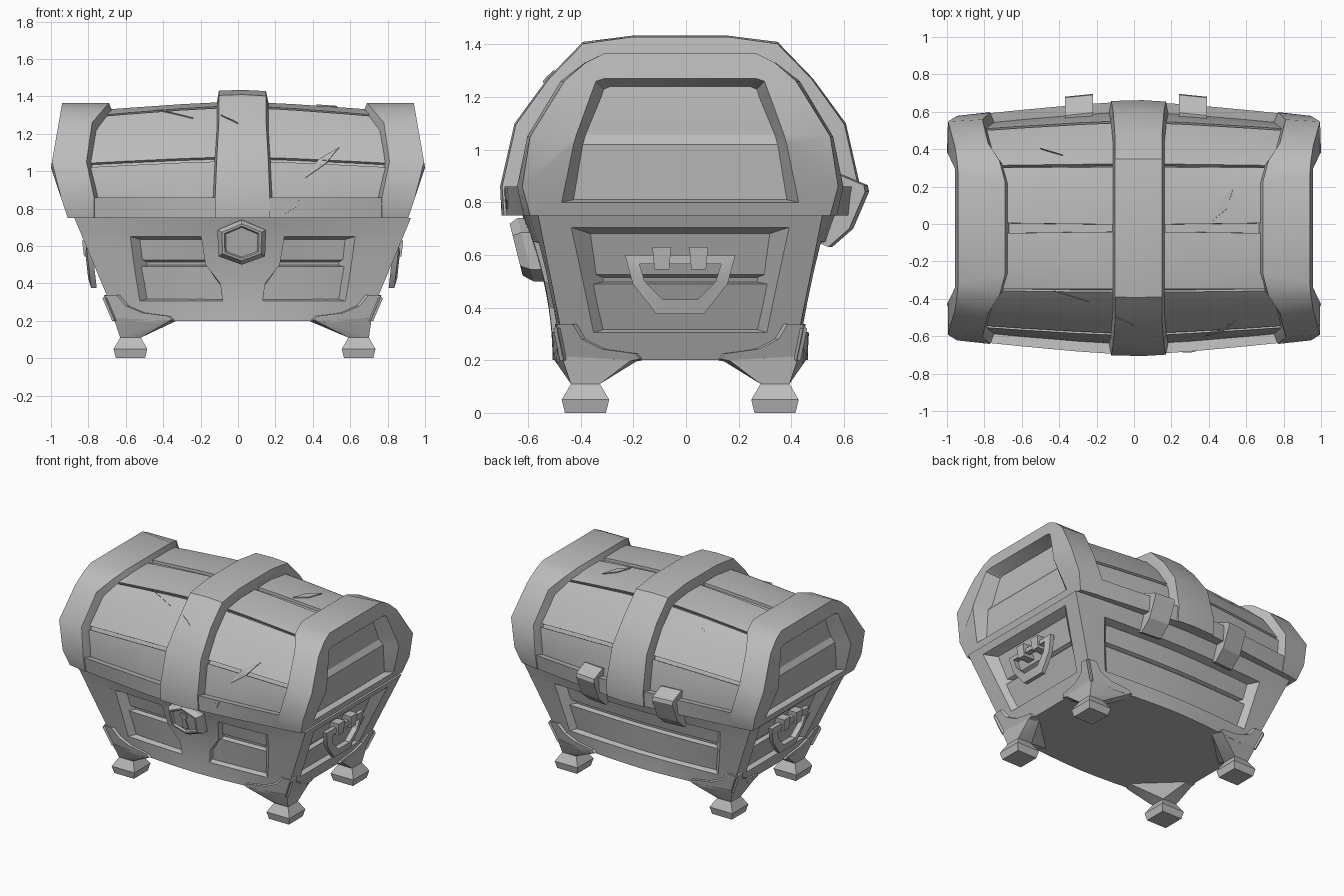
import bpy, bmesh, math
from mathutils import Vector

if "Cube" in bpy.data.objects:
    bpy.data.objects.remove(bpy.data.objects["Cube"])

grey = bpy.data.materials.new("plain grey")
grey.use_nodes = True
grey.diffuse_color = (0.5, 0.5, 0.5, 1)
grey.node_tree.nodes["Principled BSDF"].inputs["Base Color"].default_value = (0.5, 0.5, 0.5, 1)
parts = []


def finish(name, bm):
    bmesh.ops.recalc_face_normals(bm, faces=bm.faces)
    mesh = bpy.data.meshes.new(name)
    bm.to_mesh(mesh)
    bm.free()
    mesh.materials.append(grey)
    ob = bpy.data.objects.new(name, mesh)
    bpy.context.collection.objects.link(ob)
    parts.append(ob)


def loft(name, rings, strips=False, closed=False):
    """Skin closed rings; cap with one face or with strips across the ring."""
    bm = bmesh.new()
    vs = [[bm.verts.new(p) for p in r] for r in rings]
    n = len(vs[0])
    for a, b in zip(vs, vs[1:] + (vs[:1] if closed else [])):
        for i in range(n):
            j = (i + 1) % n
            bm.faces.new((a[i], a[j], b[j], b[i]))
    for cap in ([] if closed else [vs[0], vs[-1]]):
        if strips:
            for i in range(n // 2 - 1):
                bm.faces.new((cap[i], cap[i + 1], cap[n - 2 - i], cap[n - 1 - i]))
        else:
            bm.faces.new(cap)
    finish(name, bm)


def mix(a, b, t):
    return a + (b - a) * t


# ---- Lid: half profiles (y, z) at the middle and at the ends
OY = -0.022
MID = [(.68, .75), (.685, .86), (.63, 1.10), (.505, 1.27), (.37, 1.41), (.17, 1.435)]
END = [(.57, .75), (.60, .86), (.57, 1.05), (.44, 1.26), (.36, 1.33), (.29, 1.365)]
PANEL = [(.45, .80), (.405, 1.02), (.395, 1.055), (.335, 1.22), (.32, 1.26), (.29, 1.27)]
SUNK = [(.405, .81), (.37, 1.02), (.36, 1.055), (.30, 1.20), (.29, 1.23), (.265, 1.24)]
SUNK_X = [.885, .90, .875, .87, .865, .865]


def lid_half(x, k=0):
    t = min(1, abs(x) / .95) ** 1.25
    return [(mix(a[0], b[0], t) * (1 - k), .75 + (mix(a[1], b[1], t) - .75) * (1 - k))
            for a, b in zip(MID, END)]


def loop(half, xs):
    front = [Vector((x, OY - y, z)) for (y, z), x in zip(half, xs)]
    back = [Vector((x, OY + y, z)) for (y, z), x in zip(half, xs)]
    return front + back[::-1]


def lid_at(x, s, k):
    pts = loop(lid_half(x, k), [x] * 6)
    i = min(int(s), 10)
    return pts[i].lerp(pts[i + 1], s - i)


SPAN = [-.84, -.6, -.3, 0, .3, .6, .84]
loft("lid_core", [loop(lid_half(x, .12), [x] * 6) for x in SPAN], True)


def lid_strip(name, stops, k):
    loft(name, [[lid_at(x, s, k) for s in stops] + [lid_at(x, s, .14) for s in stops[::-1]]
                for x in SPAN])


for n, (a, b) in enumerate([(0, 2), (2, 4), (4, 5.5), (5.5, 7), (7, 9), (9, 11)]):
    inner = [i for i in range(12) if a + .1 < i < b - .1]
    lid_strip(f"lid_plank_{n + 1}", [a + .06] + inner + [b - .06], .09)
lid_strip("lid_front_rim", [0, 1], .008)
lid_strip("lid_back_rim", [10, 11], .008)

# Middle strap over the lid
WIDE = [.02, .02, .01, 0, 0, 0]
loft("lid_strap", [loop(lid_half(x, k), [x + math.copysign(w, x) for w in WIDE])
                   for x, k in [(-.115, .11), (-.102, 0), (.025, 0), (.15, 0), (.165, .11)]], True)


# End bands with a recessed two-board panel
def end_x(z):
    return mix(.91, 1, (z - .75) / .27) if z < 1.02 else mix(1, .94, (z - 1.02) / .345)


IN_X = [.77, .77, .81, .78, .72, .69]
for name, s in (("left", 1), ("right", -1)):
    inner = [(lid_half(x)[i][0], END[i][1]) for i, x in enumerate(IN_X)]
    low = [(y * .88, .75 + (z - .75) * .88) for y, z in inner]
    loft(f"lid_{name}_end", [
        loop(low, [s * (x - .03) for x in IN_X]),
        loop(inner, [s * x for x in IN_X]),
        loop(END, [s * end_x(z) for y, z in END]),
        loop(PANEL, [s * end_x(z) for y, z in PANEL]),
        loop(SUNK, [s * x for x in SUNK_X])], True)

# ---- Base: flared, bowed box
OX = .025


def width(z):
    return mix(.67, .90, (z - .2) / .55)


def corner_y(z):
    return mix(.43, .54, (z - .2) / .55)


def long_wall(s):
    def f(u, z, d):
        mid = .485 + .115 * max(0, (z - .2) / .55) ** 2
        y = mix(mid, corner_y(z), abs(u) ** 1.6) - d
        return Vector((OX + u * (width(z) - d), OY + s * y, z))
    return f


def end_wall(s):
    return lambda u, z, d: Vector((OX + s * (width(z) - d), OY + u * (corner_y(z) - d), z))


front, back = long_wall(-1), long_wall(1)
US = [i / 5 - 1 for i in range(11)]
loft("base_core", [[front(u, z, d) for u in US] + [back(u, z, d) for u in US[::-1]]
                   for z, d in [(.2, .005), (.25, .04), (.49, .035), (.497, .07),
                                (.515, .07), (.525, .05), (.75, .06)]], True)


def patch(name, f, z0, z1, lo, hi, n=2, e=.02):
    """Framing board on a wall: lo and hi are its (start, end) at z0 and z1."""
    rings = []
    for i in range(n + 1):
        t = i / n
        face, rear = [], []
        for j in range(4):
            v = j / 3
            u = mix(mix(lo[0], lo[1], t), mix(hi[0], hi[1], t), v)
            z = mix(z0, z1, v)
            face.append(f(u, z, 0))
            u2 = max(-1, min(1, u + e * (2 * t - 1)))
            rear.append(f(u2, max(.2, min(.75, z + e * (2 * v - 1))), .07))
        rings.append(face + rear[::-1])
    loft(name, rings)


FULL = (-1, 1)
for name, f, u0, u1 in (("front", front, .77, .70), ("back", back, .82, .76)):
    patch(f"{name}_bottom_rail", f, .2, .305, FULL, FULL, 10)
    patch(f"{name}_top_rail", f, .65, .75, FULL, FULL, 10)
    for s in (-1, 1):
        patch(f"{name}_stile", f, .305, .65, sorted((s * u0, s)), sorted((s * u1, s)), 2, .025)
for z0, z1, a, b in [(.305, .4, .15, .16), (.4, .5, .16, .25), (.5, .65, .25, .26)]:
    patch("front_middle_post", front, z0, z1, (-a, a), (-b, b), 4, .015)
for name, s in (("left", 1), ("right", -1)):
    f = end_wall(s)
    patch(f"{name}_bottom_rail", f, .2, .305, FULL, FULL)
    patch(f"{name}_top_rail", f, .705, .75, FULL, FULL, 2, .03)
    for q in (-1, 1):
        patch(f"{name}_stile", f, .305, .705, sorted((q * .73, q)), sorted((q * .78, q)), 2, .06)

# ---- Feet with claw brackets wrapping the corners
CLAW = [(0, .2), (0, .32), (.02, .335), (.075, .338), (.10, .28), (.17, .243), (.30, .225), (.315, .205), (.24, .19)]
for sx in (-1, 1):
    for sy in (-1, 1):
        def square(z, h):
            cx, cy = OX + .01 + sx * .61, OY + sy * .36
            return [Vector((cx + a * h, cy + b * h, z)) for a, b in ((-1, -1), (1, -1), (1, 1), (-1, 1))]
        loft("foot", [square(0, .078), square(.05, .09), square(.11, .055)])
        wall, side = long_wall(sy), end_wall(sx)
        bm = bmesh.new()
        tips = [wall(sx * .57, .2, -.015), side(sy * .42, .2, -.015),
                wall(sx * .57, .2, .05), side(sy * .42, .2, .05)]
        corner = Vector((OX + sx * .69, OY + sy * .45, .215))
        for p in square(.11, .055) + tips + [corner]:
            bm.verts.new(p)
        bmesh.ops.convex_hull(bm, input=bm.verts)
        finish("foot_bracket", bm)
        for f, q, length in ((wall, sx, .67), (side, sy, .46)):
            loft("foot_claw", [[f(q * (1 + max(0, -d) / length - s / length), z, d) for s, z in CLAW]
                               for d in (.014 - .028, .035)])

# ---- Ring handles on the ends
OUTER = [(-.21, .60), (-.18, .49), (-.09, .375), (.09, .375), (.18, .49), (.21, .60)]
INNER = [(-.155, .565), (-.135, .5), (-.065, .43), (.065, .43), (.135, .5), (.155, .565)]
for name, s in (("left", 1), ("right", -1)):
    def hang(pts, d):
        return [Vector((OX + s * (mix(.80, .825, (z - .37) / .23) + d), OY + y, z)) for y, z in pts]
    rings = [hang(OUTER, -.02), hang(OUTER, .01), hang(INNER, .02), hang(INNER, -.02)]
    loft(f"{name}_handle", rings, closed=True)
    for y in (-.07, .07):
        clip = [(y - .028, .545), (y + .028, .545), (y + .036, .63), (y - .036, .63)]
        loft(f"{name}_handle_clip", [hang(clip, -.08), hang(clip, .03)])

# ---- Six-sided lock with a keyhole
HEX = [(0, .12), (.13, .065), (.125, -.075), (0, -.12), (-.125, -.075), (-.13, .065)]


def lock_ring(scale, y):
    return [Vector((.02 + x * scale, y - .25 * (z * scale), .62 + z * scale)) for x, z in HEX]


loft("lock", [lock_ring(1, -.5), lock_ring(1, -.61), lock_ring(.82, -.645),
              lock_ring(.72, -.645), lock_ring(.66, -.63)])
KEY = [(-.012, .01), (-.03, .03), (-.02, .055), (.02, .055), (.03, .03), (.012, .01), (.025, -.06), (-.025, -.06)]
loft("keyhole", [[Vector((.02 + x, y - .25 * z, .62 + z)) for x, z in KEY] for y in (-.63, -.638)])

# ---- Back hinges, turned slightly to follow the bow
HINGE = [(.61, .905), (.705, .865), (.71, .84), (.65, .70), (.57, .63), (.50, .66), (.52, .88)]
for x in (-.295, .315):
    loft("hinge", [[Vector((x + w, OY + y - .1 * w * math.copysign(1, x), z)) for y, z in HINGE]
                   for w in (-.075, .075)])

# ---- Thin splinter marks on the lid: start, end (x, profile position)
for x0, s0, x1, s1, k in [(.36, 1.55, .54, 2.45, .09), (-.43, 4.0, -.24, 3.5, .09),
                          (.42, 5.6, .53, 6.0, .09), (-.5, 7.9, -.38, 7.5, .09), (.25, .2, .33, .95, .008),
                          (-.09, 3.2, 0, 2.9, 0)]:
    mx, ms = (x0 + x1) / 2, (s0 + s1) / 2
    outline = [(x0, s0), (mx + .02, ms - .05), (x1, s1), (mx - .02, ms + .05)]
    loft("splinter_mark", [[lid_at(x, s, k + h) for x, s in outline] for h in (.003, -.01)])

# ---- Shading
for ob in bpy.context.selected_objects:
    ob.select_set(False)
for ob in parts:
    ob.select_set(True)
bpy.context.view_layer.objects.active = parts[0]
bpy.ops.object.shade_smooth_by_angle(angle=math.radians(25))
